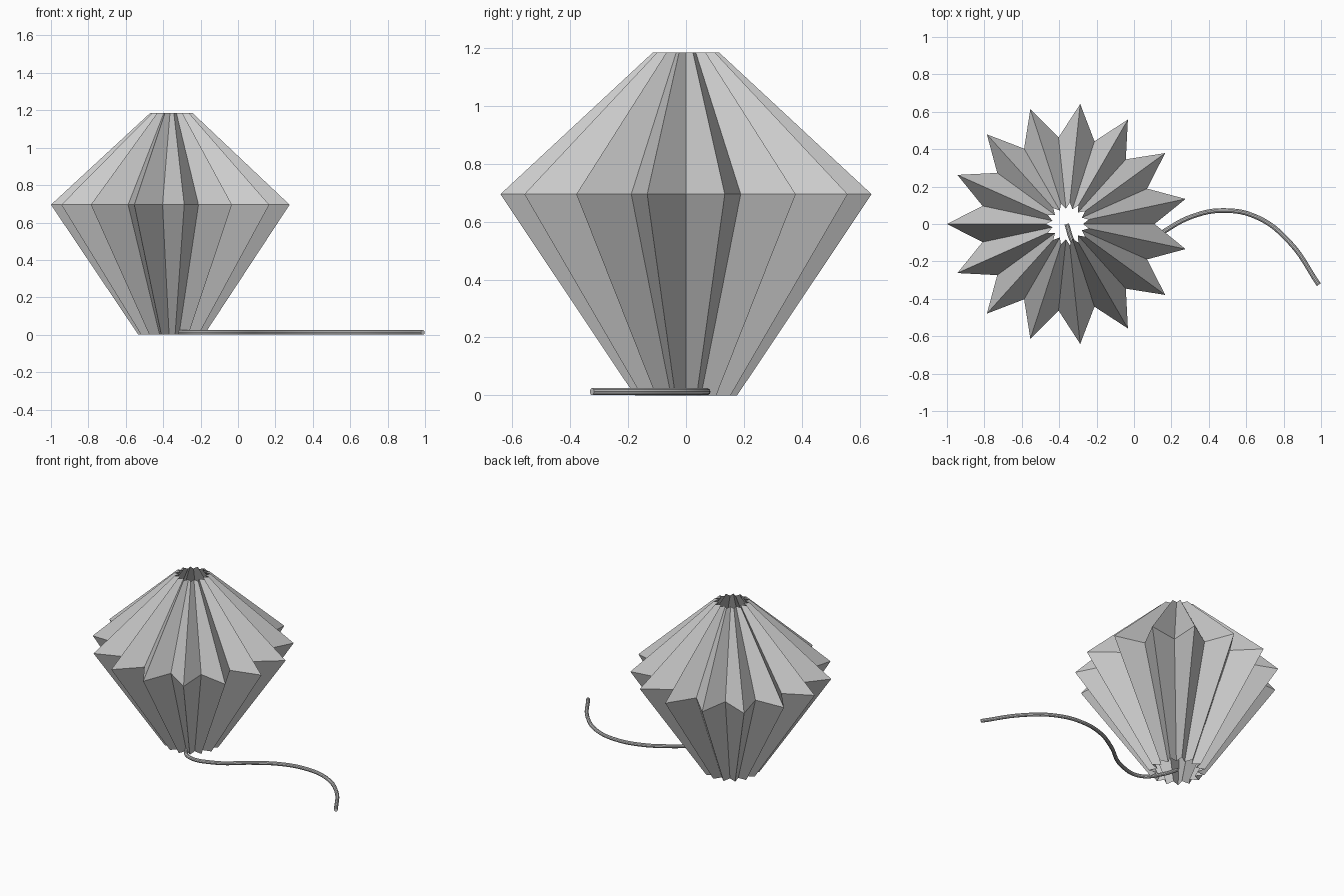
import bpy, bmesh, math

if "Cube" in bpy.data.objects:
    bpy.data.objects.remove(bpy.data.objects["Cube"])

CX, POINTS = -0.355, 15

# Pleated paper shade: open star-shaped rings (z, ridge radius, valley radius)
rings = [(0.0, 0.178, 0.128), (0.695, 0.645, 0.465), (1.185, 0.115, 0.083)]
bm = bmesh.new()
loops = []
for z, ridge, valley in rings:
    loop = []
    for i in range(POINTS * 2):
        a = math.pi + i * math.pi / POINTS
        r = valley if i % 2 else ridge
        loop.append(bm.verts.new((CX + r * math.cos(a), r * math.sin(a), z)))
    loops.append(loop)
for low, high in zip(loops, loops[1:]):
    for i in range(POINTS * 2):
        j = (i + 1) % (POINTS * 2)
        bm.faces.new((low[i], low[j], high[j], high[i]))
mesh = bpy.data.meshes.new("pleated_shade")
bm.to_mesh(mesh)
bm.free()
shade = bpy.data.objects.new("pleated_shade", mesh)
bpy.context.collection.objects.link(shade)

# Power cord lying on the ground, starting under the middle of the shade
path = [(-0.36, 0.0), (-0.325, -0.1), (-0.235, -0.21), (-0.06, -0.19),
        (0.16, -0.04), (0.31, 0.04), (0.48, 0.072), (0.66, 0.035),
        (0.83, -0.095), (0.988, -0.325)]
R = 0.0125
curve = bpy.data.curves.new("power_cord", 'CURVE')
curve.dimensions = '3D'
curve.bevel_depth = R
curve.bevel_resolution = 3
curve.resolution_u = 6
curve.use_fill_caps = True
spline = curve.splines.new('BEZIER')
spline.bezier_points.add(len(path) - 1)
for p, (x, y) in zip(spline.bezier_points, path):
    p.co = (x, y, R)
    p.handle_left_type = p.handle_right_type = 'AUTO'
cord = bpy.data.objects.new("power_cord", curve)
bpy.context.collection.objects.link(cord)

# Smooth the cord, keeping its cut ends sharp
bpy.context.view_layer.objects.active = cord
cord.select_set(True)
bpy.ops.object.convert(target='MESH')
bpy.ops.object.shade_smooth_by_angle()
